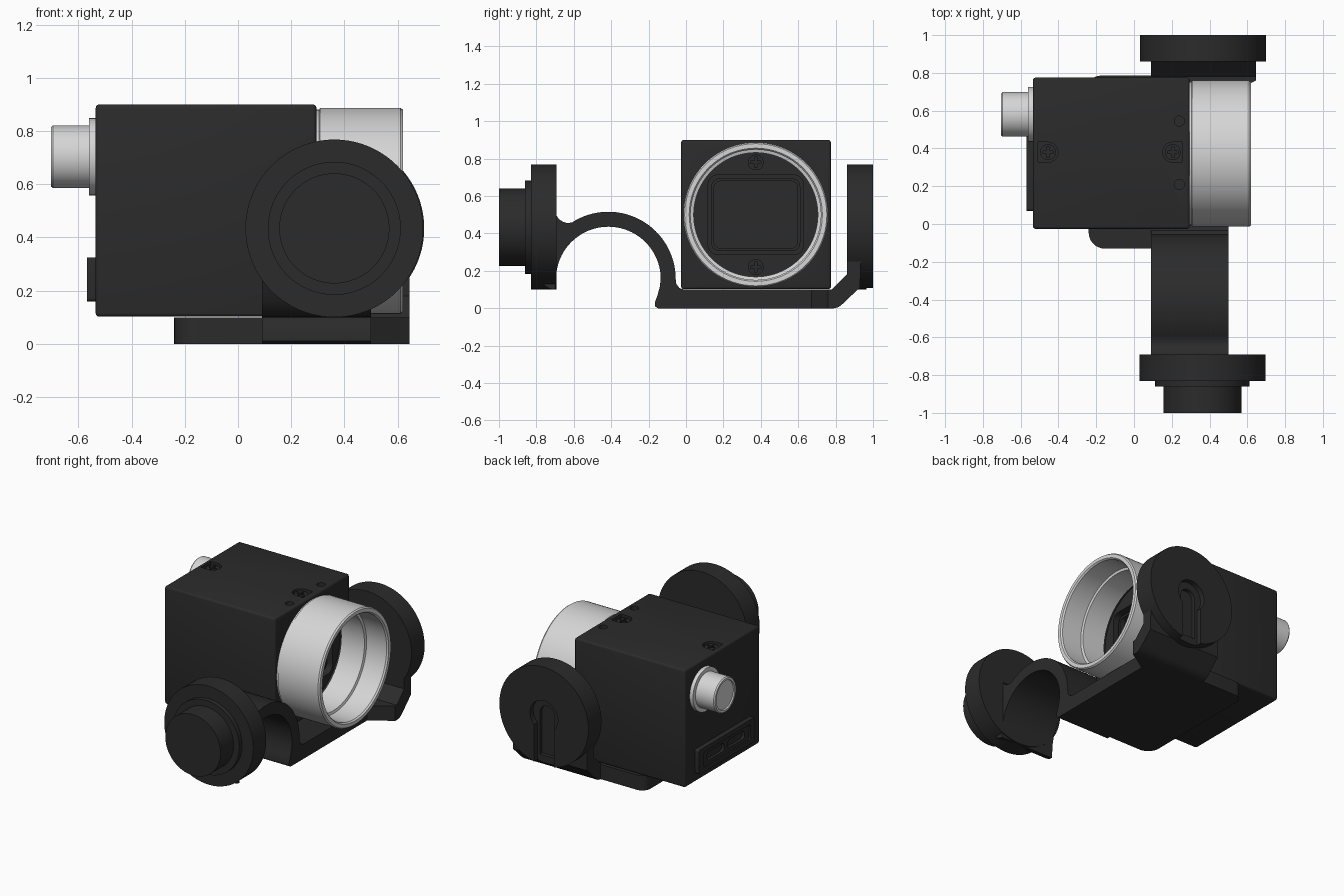
import bpy, bmesh, math

if "Cube" in bpy.data.objects:
    bpy.data.objects.remove(bpy.data.objects["Cube"])


def material(name, v):
    m = bpy.data.materials.new(name)
    m.diffuse_color = (v, v, v, 1)
    m.use_nodes = True
    m.node_tree.nodes["Principled BSDF"].inputs["Base Color"].default_value = m.diffuse_color
    return m


DARK = material("black_anodised", 0.024)
LIGHT = material("bare_metal", 0.67)

# (a, b) are the in-plane coordinates, t runs along the axis
PLACE = {
    "x": lambda a, b, t: (t, a, b),
    "y": lambda a, b, t: (a, t, b),
    "z": lambda a, b, t: (a, b, t),
}


def finish(name, bm, mat):
    bmesh.ops.remove_doubles(bm, verts=bm.verts, dist=1e-5)
    bmesh.ops.recalc_face_normals(bm, faces=bm.faces)
    me = bpy.data.meshes.new(name)
    bm.to_mesh(me)
    bm.free()
    me.materials.append(mat)
    ob = bpy.data.objects.new(name, me)
    bpy.context.collection.objects.link(ob)
    return ob


def prism(name, pts, axis, lo, hi, mat=DARK, bevel=0):
    bm = bmesh.new()
    f = bm.faces.new([bm.verts.new(PLACE[axis](a, b, lo)) for a, b in pts])
    r = bmesh.ops.extrude_face_region(bm, geom=[f])
    d = PLACE[axis](0, 0, hi - lo)
    bmesh.ops.translate(bm, vec=d, verts=[v for v in r["geom"] if isinstance(v, bmesh.types.BMVert)])
    bmesh.ops.recalc_face_normals(bm, faces=bm.faces)
    if bevel:
        bmesh.ops.bevel(bm, geom=bm.edges[:], offset=bevel, segments=3, profile=0.5, affect="EDGES")
    return finish(name, bm, mat)


def lathe(name, profile, axis, ca, cb, mat=DARK, closed=False, n=64):
    """Turn (radius, t) points about an axis through (ca, cb)."""
    bm = bmesh.new()
    rows = [[bm.verts.new(PLACE[axis](ca + r * math.cos(2 * math.pi * i / n),
                                      cb + r * math.sin(2 * math.pi * i / n), t))
             for i in range(n)] for r, t in profile]
    pairs = list(zip(rows, rows[1:])) + ([(rows[-1], rows[0])] if closed else [])
    for p, q in pairs:
        for i in range(n):
            j = (i + 1) % n
            bm.faces.new((p[i], p[j], q[j], q[i]))
    return finish(name, bm, mat)


def arc(ca, cb, r, a0, a1, n=24):
    return [(ca + r * math.cos(math.radians(a0 + (a1 - a0) * i / n)),
             cb + r * math.sin(math.radians(a0 + (a1 - a0) * i / n))) for i in range(n + 1)]


def circle(ca, cb, r, n=32):
    return arc(ca, cb, r, 0, 360, n)[:-1]


def rrect(a0, a1, b0, b1, r):
    return (arc(a1 - r, b1 - r, r, 0, 90, 6) + arc(a0 + r, b1 - r, r, 90, 180, 6)
            + arc(a0 + r, b0 + r, r, 180, 270, 6) + arc(a1 - r, b0 + r, r, 270, 360, 6))


def cut(ob, *cutters):
    bpy.context.view_layer.objects.active = ob
    for c in cutters:
        c.hide_render = True
        m = ob.modifiers.new("cut", "BOOLEAN")
        m.operation, m.solver, m.object = "DIFFERENCE", "EXACT", c
        bpy.ops.object.modifier_apply(modifier=m.name)
        bpy.data.objects.remove(c)


def screw(name, axis, a, b, lo, hi, r=0.042):
    """Cross-head screw facing the positive axis."""
    s = prism(name, circle(a, b, r), axis, lo, hi)
    w, k = 0.007, 0.028
    plus = [(w, w), (w, k), (-w, k), (-w, w), (-k, w), (-k, -w),
            (-w, -w), (-w, -k), (w, -k), (w, -w), (k, -w), (k, w)]
    cut(s, prism("cross", [(a + u, b + v) for u, v in plus], axis, hi - 0.015, hi + 0.02))


CY, CZ = 0.373, 0.50      # optical axis
DX, DZ = 0.362, 0.434     # pivot axis of the two ears

# Camera housing with bevelled edges
body = prism("camera_housing", [(-0.535, -0.026), (0.295, -0.026), (0.295, 0.775), (-0.535, 0.775)],
             "z", 0.102, 0.90, bevel=0.014)

# Screw pockets (D-shaped, flat side outward) and pin holes in the top
for x, side in ((-0.455, -1), (0.205, 1)):
    a0 = -90 * side
    pocket = arc(x, 0.38, 0.053, a0 - 180, a0, 20) + [(x + side * 0.053, 0.38 - 0.053 * side),
                                                      (x + side * 0.053, 0.38 + 0.053 * side)]
    cut(body, prism("pocket", pocket, "z", 0.86, 0.95))
    screw("top_screw", "z", x, 0.38, 0.855, 0.89)
for y in (0.21, 0.545):
    cut(body, prism("hole", circle(0.24, y, 0.027, 20), "z", 0.85, 0.95))

# Sensor recess behind the lens mount
cut(body, prism("mount_recess", circle(CY, CZ, 0.335, 48), "x", 0.27, 0.4),
    prism("sensor_recess", rrect(0.118, 0.628, 0.288, 0.712, 0.05), "x", 0.20, 0.4))
frame = prism("sensor_frame", rrect(0.135, 0.611, 0.305, 0.695, 0.045), "x", 0.19, 0.24)
cut(frame, prism("window", rrect(0.150, 0.596, 0.320, 0.680, 0.035), "x", 0.205, 0.3))
for z in (0.22, 0.78):
    screw("mount_screw", "x", CY, z, 0.26, 0.285)

# Lens mount ring
lathe("lens_mount_ring", [(0.380, 0.285), (0.380, 0.305), (0.387, 0.308), (0.387, 0.610), (0.380, 0.62),
                          (0.356, 0.62), (0.348, 0.61), (0.348, 0.46), (0.332, 0.455), (0.332, 0.285)],
      "x", CY, CZ, LIGHT, closed=True, n=80)

# Round rear connector with flange
lathe("rear_connector", [(0, -0.53), (0.145, -0.53), (0.145, -0.56), (0.118, -0.56), (0.118, -0.695),
                         (0.112, -0.703), (0.098, -0.703), (0.095, -0.695), (0, -0.695)],
      "x", 0.58, 0.703, LIGHT, n=48)

# Rear socket plate with two ports
plate = prism("rear_socket_plate", rrect(0.07, 0.67, 0.16, 0.325, 0.012), "x", -0.568, -0.53)
cut(plate, prism("recess", rrect(0.12, 0.62, 0.19, 0.295, 0.02), "x", -0.6, -0.558),
    prism("port", rrect(0.17, 0.35, 0.215, 0.27, 0.02), "x", -0.6, -0.54),
    prism("port", rrect(0.39, 0.57, 0.215, 0.27, 0.02), "x", -0.6, -0.54))

# Bracket: arched strip running from the front ear under the housing
strip = (arc(-0.415, 0.156, 0.28, 180, 0, 40)
         + [(-0.14, 0.115), (-0.152, 0.07), (-0.167, 0.03), (-0.165, 0.01), (-0.15, 0.0),
            (0.78, 0.0), (0.78, 0.10), (-0.01, 0.10), (-0.035, 0.108), (-0.052, 0.13)]
         + arc(-0.415, 0.156, 0.36, 0, 123, 30)
         + [(-0.637, 0.456), (-0.66, 0.463), (-0.68, 0.477), (-0.695, 0.50), (-0.76, 0.50),
            (-0.825, 0.25), (-0.79, 0.16), (-0.755, 0.12), (-0.725, 0.103), (-0.70, 0.10)])
prism("bracket_arch_strip", strip, "x", 0.09, 0.50)

# Bracket side shelf with rounded outer corners
prism("bracket_shelf", [(0.09, -0.13), (0.09, 0.785)] + arc(-0.18, 0.725, 0.06, 90, 180, 8)
      + arc(-0.155, -0.045, 0.085, 180, 270, 8), "z", 0.0, 0.10)

# Bent arm rising to the rear ear, with a flared corner
prism("bracket_rear_arm", [(0.76, 0), (0.79, 0), (0.815, 0.006), (0.84, 0.025), (0.93, 0.112), (0.935, 0.26),
                           (0.86, 0.26), (0.86, 0.18), (0.78, 0.10), (0.76, 0.10)], "x", 0.09, 0.645)
prism("bracket_arm_flare", [(0.50, 0.67), (0.60, 0.735), (0.645, 0.76), (0.50, 0.76)], "z", 0.0, 0.10)

# Front ear with stepped knob
lathe("front_ear_knob", [(0, -0.692), (0.334, -0.692), (0.334, -0.83), (0.25, -0.83), (0.25, -0.86),
                         (0.207, -0.86), (0.207, -1.0), (0, -1.0)], "y", DX, DZ, n=80)

# Rear ear with keyhole slot
kx = DX + 0.004
ear = lathe("rear_ear", [(0, 0.86), (0.334, 0.86), (0.334, 1.0), (0, 1.0)], "y", kx, DZ, n=80)
cut(ear, prism("keyhole", arc(kx, DZ, 0.105, -45, 225, 24) + [(kx - 0.074, 0.05), (kx + 0.074, 0.05)],
               "y", 0.965, 1.05),
    prism("slot", arc(kx, DZ, 0.055, 0, 180, 16) + [(kx - 0.055, 0.15), (kx + 0.055, 0.15)],
          "y", 0.94, 1.05))

# Smooth curved surfaces, keep hard edges
bpy.ops.object.select_all(action="DESELECT")
for ob in bpy.context.scene.objects:
    ob.select_set(True)
    bpy.context.view_layer.objects.active = ob
bpy.ops.object.shade_smooth_by_angle(angle=math.radians(30))
